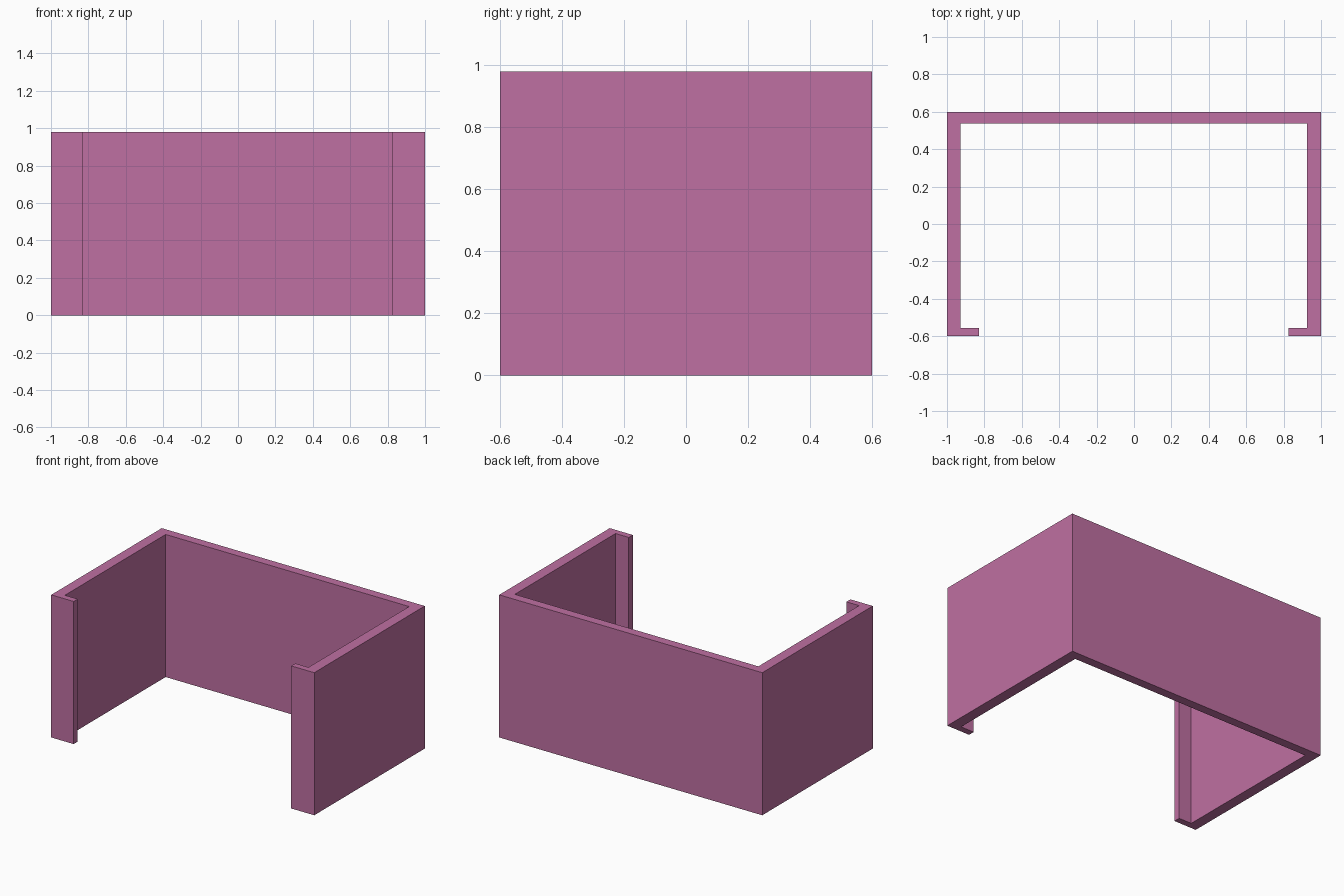
import bpy
import bmesh

if "Cube" in bpy.data.objects:
    bpy.data.objects.remove(bpy.data.objects["Cube"])

HEIGHT = 0.98

# Plan outline of the three-sided enclosure with its two front return lips
outline = [
    (-1.0, -0.6), (-0.83, -0.6), (-0.83, -0.556), (-0.927, -0.556),
    (-0.927, 0.538), (0.925, 0.538), (0.925, -0.556), (0.825, -0.556),
    (0.825, -0.6), (1.0, -0.6), (1.0, 0.6), (-1.0, 0.6),
]


def extrude_profile(name, points, height, color):
    """Solid made by raising a flat outline from z = 0."""
    bm = bmesh.new()
    base = bm.faces.new([bm.verts.new((x, y, 0)) for x, y in points])
    raised = bmesh.ops.extrude_face_region(bm, geom=[base], use_keep_orig=True)
    top = [v for v in raised["geom"] if isinstance(v, bmesh.types.BMVert)]
    bmesh.ops.translate(bm, verts=top, vec=(0, 0, height))
    bmesh.ops.recalc_face_normals(bm, faces=bm.faces)
    mesh = bpy.data.meshes.new(name)
    bm.to_mesh(mesh)
    bm.free()
    mat = bpy.data.materials.new(name + "_pink")
    mat.diffuse_color = color
    mat.use_nodes = True
    mat.node_tree.nodes["Principled BSDF"].inputs["Base Color"].default_value = mat.diffuse_color
    mesh.materials.append(mat)
    obj = bpy.data.objects.new(name, mesh)
    bpy.context.collection.objects.link(obj)
    return obj


# Wall panel: back, two sides and front lips in one piece
extrude_profile("wall_surround", outline, HEIGHT, (0.52, 0.16, 0.36, 1))
